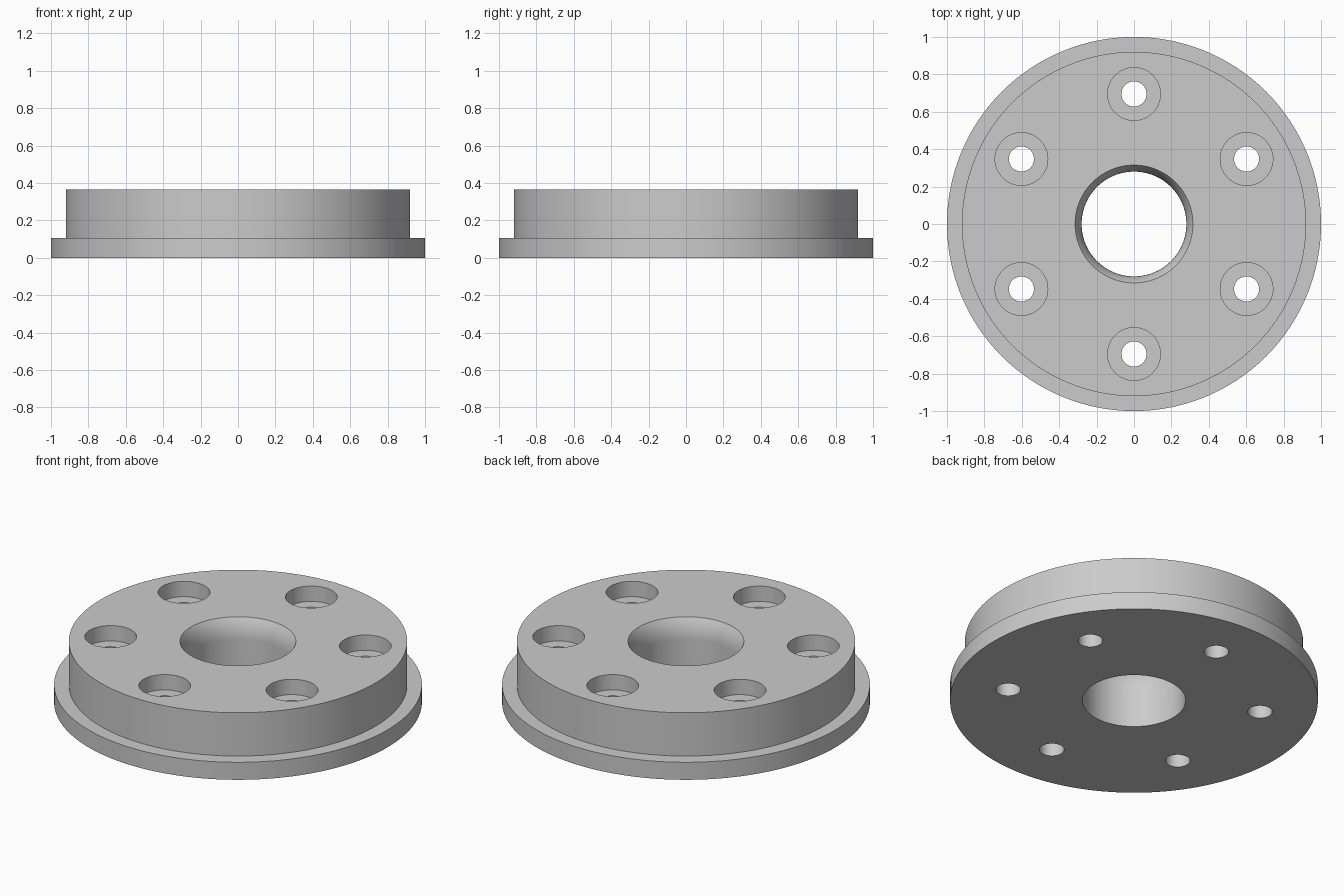
import bpy
import bmesh
import math
from mathutils import Matrix, Vector

if "Cube" in bpy.data.objects:
    bpy.data.objects.remove(bpy.data.objects["Cube"], do_unlink=True)

HEIGHT, FLANGE_HEIGHT = 0.365, 0.105
HUB_RADIUS, BORE_RADIUS, MOUTH_RADIUS = 0.92, 0.28, 0.315
LEAD_DEPTH = 0.12
BOLT_CIRCLE, BOLT_COUNT = 0.695, 6
HOLE_RADIUS, POCKET_RADIUS, POCKET_DEPTH = 0.067, 0.141, 0.092


def revolve(bm, profile, steps, centre=(0, 0)):
    """Turn a closed (radius, height) outline into a solid of revolution."""
    verts = [bm.verts.new((r, 0, z)) for r, z in profile]
    edges = [bm.edges.new((verts[i - 1], v)) for i, v in enumerate(verts)]
    result = bm_spin(bm, verts + edges, steps)
    bmesh.ops.translate(bm, verts=result, vec=Vector((*centre, 0)))


def bm_spin(bm, geom, steps):
    old = set(bm.verts) - set(geom)
    bmesh.ops.spin(bm, geom=geom, cent=(0, 0, 0), axis=(0, 0, 1),
                   angle=math.tau, steps=steps)
    fresh = [v for v in bm.verts if v not in old]
    bmesh.ops.remove_doubles(bm, verts=fresh, dist=0.0001)
    return [v for v in bm.verts if v not in old]


def make_object(name, bm):
    bmesh.ops.dissolve_degenerate(bm, dist=0.0001, edges=bm.edges[:])
    bmesh.ops.recalc_face_normals(bm, faces=bm.faces[:])
    mesh = bpy.data.meshes.new(name)
    bm.to_mesh(mesh)
    bm.free()
    obj = bpy.data.objects.new(name, mesh)
    bpy.context.collection.objects.link(obj)
    return obj


# Flange and hub, with a curved lead-in at the mouth of the bore
flare = MOUTH_RADIUS - BORE_RADIUS
arc_radius = (LEAD_DEPTH ** 2 + flare ** 2) / (2 * flare)
sweep = math.asin(LEAD_DEPTH / arc_radius)
lead_in = []
for i in range(8, -1, -1):
    a = sweep * i / 8
    lead_in.append((BORE_RADIUS + arc_radius * (1 - math.cos(a)),
                    HEIGHT - LEAD_DEPTH + arc_radius * math.sin(a)))
outline = [(BORE_RADIUS, 0), (1, 0), (1, FLANGE_HEIGHT),
           (HUB_RADIUS, FLANGE_HEIGHT), (HUB_RADIUS, HEIGHT)] + lead_in
bm = bmesh.new()
revolve(bm, outline, 128)
hub = make_object("flanged_hub", bm)

# Stepped cutters for the counterbored bolt holes
floor = HEIGHT - POCKET_DEPTH
pin = [(0, -0.1), (HOLE_RADIUS, -0.1), (HOLE_RADIUS, floor),
       (POCKET_RADIUS, floor), (POCKET_RADIUS, 0.5), (0, 0.5)]
bm = bmesh.new()
for i in range(BOLT_COUNT):
    a = math.pi / 2 + math.tau * i / BOLT_COUNT
    revolve(bm, pin, 48, (BOLT_CIRCLE * math.cos(a), BOLT_CIRCLE * math.sin(a)))
cutter = make_object("bolt_hole_cutter", bm)
cutter.hide_render = True

# Cut the holes
cut = hub.modifiers.new("bolt_holes", "BOOLEAN")
cut.operation = "DIFFERENCE"
cut.solver = "EXACT"
cut.object = cutter
bpy.ops.object.select_all(action="DESELECT")
hub.select_set(True)
bpy.context.view_layer.objects.active = hub
bpy.ops.object.modifier_apply(modifier=cut.name)
bpy.data.objects.remove(cutter, do_unlink=True)

# Plain grey metal
grey = bpy.data.materials.new("light_grey")
grey.use_nodes = True
colour = (0.6, 0.6, 0.6, 1)
grey.diffuse_color = colour
grey.node_tree.nodes["Principled BSDF"].inputs["Base Color"].default_value = colour
hub.data.materials.clear()
hub.data.materials.append(grey)
bpy.ops.object.shade_smooth_by_angle(angle=math.radians(25))
